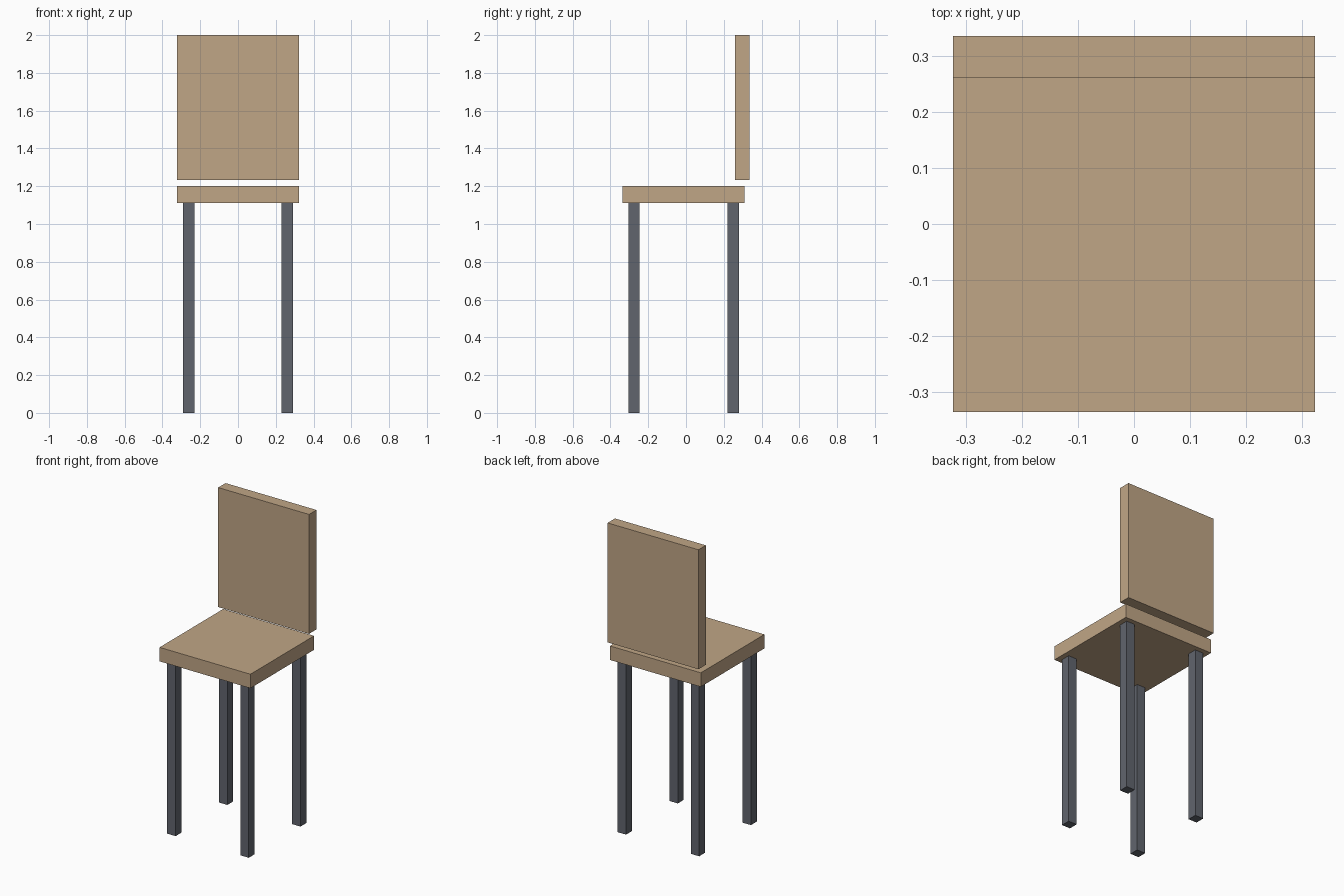
import bpy
import bmesh
from mathutils import Vector

if "Cube" in bpy.data.objects:
    bpy.data.objects.remove(bpy.data.objects["Cube"])


def material(name, rgb):
    m = bpy.data.materials.new(name)
    m.diffuse_color = (*rgb, 1)
    m.use_nodes = True
    m.node_tree.nodes["Principled BSDF"].inputs["Base Color"].default_value = m.diffuse_color
    return m


def box(name, lo, hi, mat):
    """Axis-aligned box between two corners, origin at its centre."""
    lo, hi = Vector(lo), Vector(hi)
    bm = bmesh.new()
    bmesh.ops.create_cube(bm, size=1)
    bmesh.ops.scale(bm, vec=hi - lo, verts=bm.verts)
    mesh = bpy.data.meshes.new(name)
    bm.to_mesh(mesh)
    bm.free()
    mesh.materials.append(mat)
    obj = bpy.data.objects.new(name, mesh)
    obj.location = (lo + hi) / 2
    bpy.context.collection.objects.link(obj)
    return obj


wood = material("wood", (0.53, 0.38, 0.24))
metal = material("dark_metal", (0.12, 0.13, 0.155))

HALF_W = 0.323      # half width of seat and backrest
SEAT_Z = 1.11       # underside of the seat
LEG = 0.03          # half thickness of a leg

# Seat and the backrest floating just above it
box("seat", (-HALF_W, -0.335, SEAT_Z), (HALF_W, 0.311, 1.20), wood)
box("backrest", (-HALF_W, 0.26, 1.232), (HALF_W, 0.335, 2.0), wood)

# Four legs
for row, y in (("front", -0.275), ("back", 0.25)):
    for side, x in (("left", -0.26), ("right", 0.26)):
        box(f"{row}_{side}_leg", (x - LEG, y - LEG, 0), (x + LEG, y + LEG, SEAT_Z), metal)
